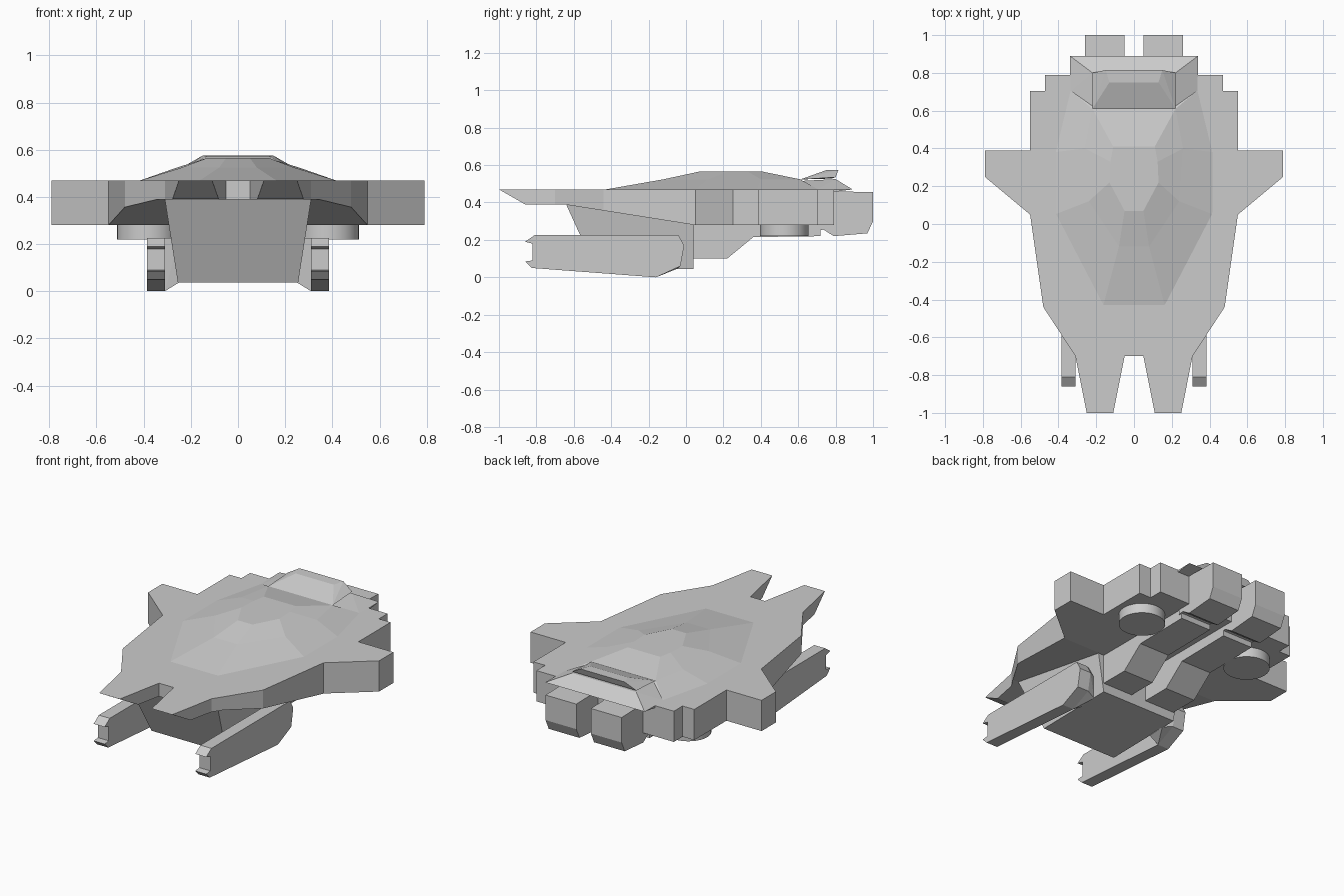
import bpy, bmesh
from mathutils import Vector

if "Cube" in bpy.data.objects:
    bpy.data.objects.remove(bpy.data.objects["Cube"])


def finish(bm, name):
    bmesh.ops.recalc_face_normals(bm, faces=bm.faces)
    me = bpy.data.meshes.new(name)
    bm.to_mesh(me)
    bm.free()
    ob = bpy.data.objects.new(name, me)
    bpy.context.collection.objects.link(ob)
    return ob


def side_prism(name, profile, x0, x1):
    """Extrude a (y, z) profile between two x positions."""
    bm = bmesh.new()
    a = [bm.verts.new((x0, y, z)) for y, z in profile]
    b = [bm.verts.new((x1, y, z)) for y, z in profile]
    n = len(profile)
    bm.faces.new(a)
    bm.faces.new(b[::-1])
    for i in range(n):
        bm.faces.new((a[i], a[(i + 1) % n], b[(i + 1) % n], b[i]))
    return finish(bm, name)


def hull_of(name, points, mirrored=True):
    """Convex solid around points, optionally mirrored in x."""
    bm = bmesh.new()
    pts = list(points)
    if mirrored:
        pts += [(-x, y, z) for x, y, z in points]
    for p in pts:
        bm.verts.new(p)
    bmesh.ops.convex_hull(bm, input=bm.verts)
    bmesh.ops.dissolve_limit(bm, angle_limit=0.01, verts=bm.verts, edges=bm.edges)
    return finish(bm, name)


def interp(t, table):
    for (a, u), (b, v) in zip(table, table[1:]):
        if t <= b:
            return u + (v - u) * (max(t, a) - a) / (b - a)
    return table[-1][1]


# Main hull plate: outline extruded, underside rising toward the prongs
half = [(0.05, -0.70), (0.11, -1), (0.25, -1), (0.31, -0.70), (0.48, -0.44),
        (0.55, 0.05), (0.79, 0.25), (0.79, 0.39), (0.55, 0.39), (0.55, 0.705),
        (0.47, 0.705), (0.47, 0.79)]
outline = half + [(-x, y) for x, y in reversed(half)]
under = [(-1, 0.47), (-0.86, 0.39), (-0.64, 0.388), (0.045, 0.28), (1, 0.28)]
bm = bmesh.new()
face = bm.faces.new([bm.verts.new((x, y, 0.28)) for x, y in outline])
ext = bmesh.ops.extrude_face_region(bm, geom=[face])["geom"]
for v in ext:
    if isinstance(v, bmesh.types.BMVert):
        v.co.z = 0.47
for cut in (-0.86, -0.64, 0.045):
    bmesh.ops.bisect_plane(bm, geom=bm.verts[:] + bm.edges[:] + bm.faces[:],
                           plane_co=(0, cut, 0), plane_no=(0, 1, 0))
for v in bm.verts:
    if v.co.z < 0.3:
        v.co.z = interp(v.co.y, under)
bmesh.ops.remove_doubles(bm, verts=bm.verts, dist=0.0005)
finish(bm, "hull_plate")

# Faceted upper deck: three stacked rings
rings = [(0.468, [(0.165, -0.44), (0.42, 0.05), (0.42, 0.38), (0.34, 0.71)]),
         (0.524, [(0.08, -0.12), (0.24, 0.12), (0.26, 0.40), (0.22, 0.61)]),
         (0.565, [(0.05, 0.07), (0.13, 0.22), (0.125, 0.33), (0.11, 0.41)])]
bm = bmesh.new()
loops = []
for z, pts in rings:
    full = pts + [(-x, y) for x, y in reversed(pts)]
    loops.append([bm.verts.new((x, y, z)) for x, y in full])
for lo, hi in zip(loops, loops[1:]):
    for i in range(8):
        j = (i + 1) % 8
        bm.faces.new((lo[i], lo[j], hi[j], hi[i]))
bm.faces.new(loops[-1])
bm.faces.new(loops[0][::-1])
finish(bm, "upper_deck")

# Raised rear hood and the sloping flap beneath it
hull_of("rear_hood", [(0.22, 0.61, 0.523), (0.13, 0.75, 0.573), (0.15, 0.815, 0.575),
                      (0.22, 0.80, 0.535), (0.14, 0.78, 0.528)])
hull_of("rear_flap", [(0.22, 0.61, 0.515), (0.22, 0.80, 0.525), (0.34, 0.89, 0.47),
                      (0.34, 0.78, 0.455), (0.34, 0.70, 0.468)])

# Tapered belly box
hull_of("belly", [(0.31, -0.64, 0.388), (0.255, -0.48, 0.037),
                  (0.255, 0.04, 0.045), (0.31, 0.04, 0.388)])

pod = [(-0.81, 0.225), (-0.86, 0.19), (-0.82, 0.18), (-0.82, 0.09), (-0.86, 0.085),
       (-0.825, 0.05), (-0.16, 0.0), (-0.03, 0.06), (-0.01, 0.17), (-0.04, 0.225)]
keel = [(0.04, 0.30), (0.04, 0.10), (0.22, 0.10), (0.36, 0.215), (0.72, 0.22), (0.72, 0.30)]
engine = [(0.70, 0.462), (1.0, 0.455), (1.0, 0.30), (0.97, 0.235), (0.79, 0.22),
          (0.735, 0.255), (0.70, 0.25)]
for s, side in ((1, "right"), (-1, "left")):
    # Forward pods with wedge mounts onto the belly
    side_prism("pod_" + side, pod, s * 0.31, s * 0.385)
    hull_of("pod_mount_" + side,
            [(s * 0.31, y, z) for y, z in pod[6:] + [(-0.18, 0.225)]] +
            [(s * 0.25, y, z) for y, z in
             ((-0.16, 0.037), (-0.05, 0.045), (-0.04, 0.17), (-0.07, 0.225), (-0.18, 0.225))],
            mirrored=False)
    # Keels and engines
    side_prism("keel_" + side, keel, s * 0.05, s * 0.255)
    side_prism("engine_" + side, engine, s * 0.05, s * 0.26)
    # Round thruster discs under the hull
    bpy.ops.mesh.primitive_cylinder_add(vertices=32, radius=0.13, depth=0.08,
                                        location=(s * 0.383, 0.525, 0.26))
    disc = bpy.context.object
    disc.name = "thruster_disc_" + side
    bpy.ops.object.shade_smooth_by_angle()
